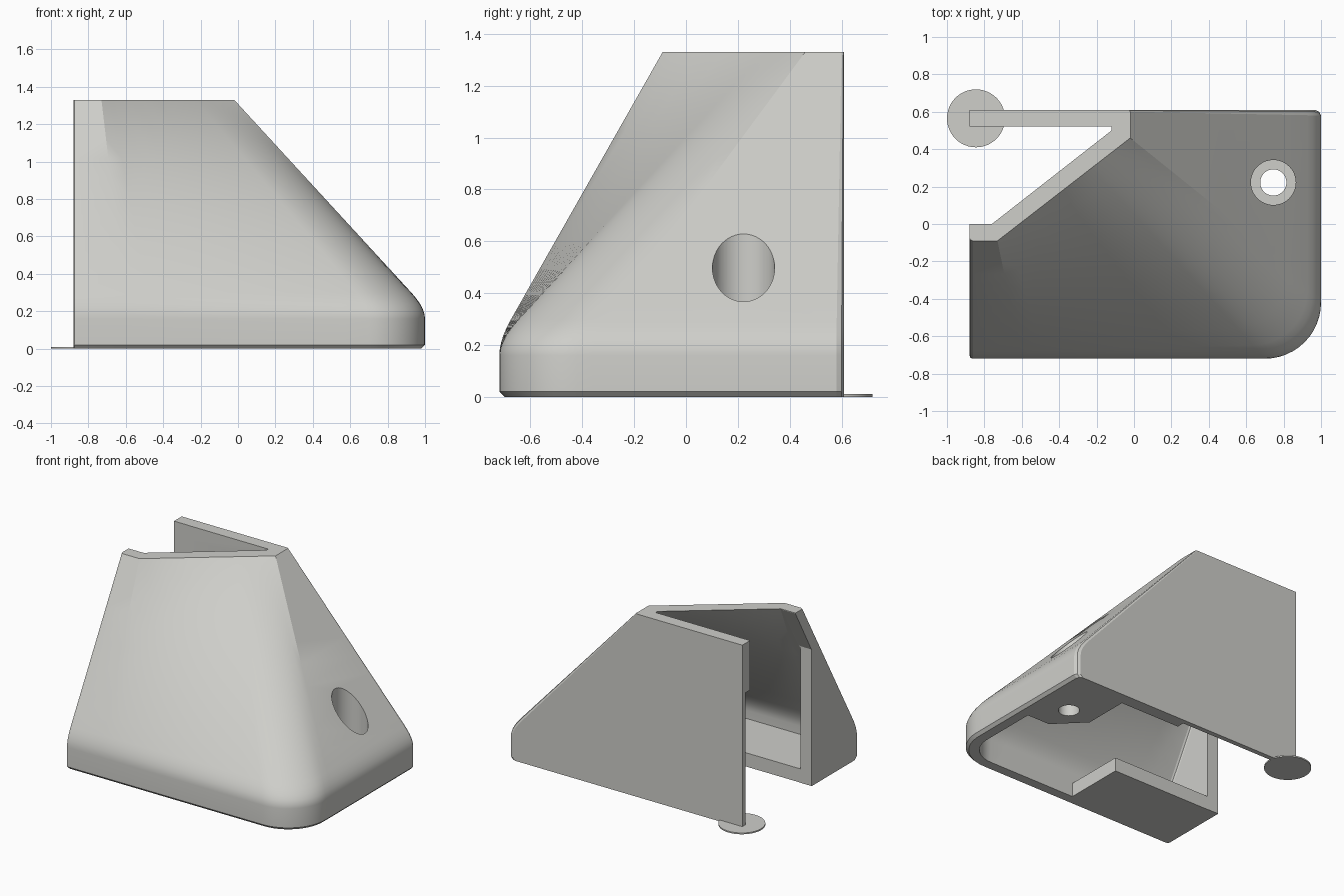
import bpy, bmesh, math
from mathutils import Vector

if "Cube" in bpy.data.objects:
    bpy.data.objects.remove(bpy.data.objects["Cube"])

mat = bpy.data.materials.new("light_grey_plastic")
mat.diffuse_color = (0.62, 0.62, 0.59, 1)
mat.use_nodes = True
mat.node_tree.nodes["Principled BSDF"].inputs["Base Color"].default_value = mat.diffuse_color


def make(name, rings):
    """Skin a stack of closed rings and cap both ends."""
    bm = bmesh.new()
    rows = [[bm.verts.new(p) for p in r] for r in rings]
    n = len(rows[0])
    for a, b in zip(rows, rows[1:]):
        for i in range(n):
            j = (i + 1) % n
            bm.faces.new((a[i], a[j], b[j], b[i]))
    bm.faces.new(rows[0][::-1])
    bm.faces.new(rows[-1])
    bmesh.ops.triangulate(bm, faces=bm.faces[:])
    bmesh.ops.recalc_face_normals(bm, faces=bm.faces[:])
    if bm.calc_volume(signed=True) < 0:
        bmesh.ops.reverse_faces(bm, faces=bm.faces[:])
    me = bpy.data.meshes.new(name)
    bm.to_mesh(me)
    bm.free()
    ob = bpy.data.objects.new(name, me)
    bpy.context.collection.objects.link(ob)
    me.materials.append(mat)
    return ob


def prism(name, pts, z0, z1):
    return make(name, [[(x, y, z) for x, y in pts] for z in (z0, z1)])


def box(name, x0, x1, y0, y1, z0, z1):
    return prism(name, [(x0, y0), (x1, y0), (x1, y1), (x0, y1)], z0, z1)


def disc(name, x, y, r, z0, z1, n=48):
    a = [2 * math.pi * i / n for i in range(n)]
    return prism(name, [(x + r * math.cos(t), y + r * math.sin(t)) for t in a], z0, z1)


def volume(ob):
    bm = bmesh.new()
    bm.from_mesh(ob.data)
    v = bm.calc_volume()
    bm.free()
    return v


def cut(ob, tool):
    """Subtract tool; try the next solver if nothing was removed."""
    before = volume(ob)
    bpy.context.view_layer.objects.active = ob
    for solver in ('EXACT', 'MANIFOLD', 'FLOAT'):
        m = ob.modifiers.new("cut", 'BOOLEAN')
        m.operation, m.solver, m.object = 'DIFFERENCE', solver, tool
        try:
            bpy.ops.object.modifier_apply(modifier=m.name)
        except RuntimeError:
            ob.modifiers.clear()
        if volume(ob) < before - 1e-5:
            break
    bpy.data.objects.remove(tool, do_unlink=True)


def outline(d, e=None):
    """Matching base and top outlines, moved inward by d (left and back by e)."""
    e = d if e is None else e
    L, F, R, B = -0.88 + e, -0.72 + d, 1 - d, 0.61 - e
    k = d / 0.09
    a = Vector((-0.73, -0.09)).lerp(Vector((-0.76, 0.0)), k)
    b = Vector((-0.02, 0.46)).lerp(Vector((-0.12, 0.50)), k)
    base = [(L, F + 0.018), (L + 0.005, F + 0.005), (L + 0.018, F)]
    top = [(L, a.y + 0.018), (L + 0.005, a.y + 0.005), (L + 0.018, a.y)]
    # front edge and rounded corner, matched to the slanted top edge
    rad = 0.3 - d
    path = [(-0.6 + 1.3 * i / 10, F) for i in range(10)]
    for i in range(13):
        t = math.pi / 2 * i / 12
        path.append((0.7 + rad * math.sin(t), -0.42 - rad * math.cos(t)))
    path.append((R, -0.36))
    s = [0.0]
    for p, q in zip(path, path[1:]):
        s.append(s[-1] + math.dist(p, q))
    base += path
    top += [tuple(a.lerp(b, v / s[-1])) for v in s]
    # right rear corner and back wall
    c = 0.01 * (1 - k)
    base += [(R, B - 0.03), (R - 0.01, B - 0.01), (R - 0.03, B), (L, B)]
    top += [(b.x, B - c), (b.x - 0.003, B - c / 3), (b.x - 0.01, B), (L, B)]
    return base, top


def hood(name, d, foot, head):
    """Upright skirt, rounded shoulder, then a ruled slope to the top outline."""
    base, top = outline(d)

    def slope(t):
        return [Vector((*p, 0.22)).lerp(Vector((*q, 1.33)), t) for p, q in zip(base, top)]

    rings = list(foot)
    low = [Vector((x, y, 0.16)) for x, y in base]
    mid, high = slope(0), slope(0.07)
    for i in range(6):
        t = i / 5
        rings.append([p * (1 - t) ** 2 + q * 2 * t * (1 - t) + r * t * t
                      for p, q, r in zip(low, mid, high)])
    rings += [slope(0.07 + 0.93 * i / 10) for i in range(1, 11)]
    if head:
        rings.append([(x, y, head) for x, y in top])
    return make(name, rings)


def flat(z, d, e=None):
    return [(x, y, z) for x, y in outline(d, e)[0]]


# Outer body with a small chamfer round the foot
cover = hood("cover_shell", 0, [flat(0, 0.02, 0), flat(0.02, 0)], None)

# Open left side, following the inner slope near the top
X0, X1 = -1.0, -0.765
cut(cover, box("side_opening", X0, X1, -0.001, 0.521, -0.1, 1.4))
cut(cover, box("side_opening_low", X0, X1, -0.188, 0.01, -0.1, 0.995))
wedge = [(-0.188, 0.99), (0.01, 0.99), (0.01, 1.345)]
cut(cover, make("side_opening_slope", [[(x, y, z) for y, z in wedge] for x in (X0, X1)]))

# Hollow inside, keeping the screw boss and the floor plate solid
cavity = hood("cavity", 0.09, [flat(-0.1, 0.09)], 1.4)
cut(cavity, prism("boss", [(0.54, 0.56), (0.54, 0.19), (0.73, 0.0), (0.96, 0.0), (0.96, 0.56)], -0.3, 1.6))
cut(cavity, box("floor_plate", -0.95, 0.0, -0.8, -0.19, -0.3, 0.10))
cut(cover, cavity)

# Thinner lower part of the back wall
cut(cover, box("back_recess", -1.0, 0.06, 0.45, 0.575, -0.1, 0.97))

# Screw hole with a wide counterbore
cut(cover, disc("counterbore", 0.745, 0.222, 0.12, 0.09, 1.2))
cut(cover, disc("screw_hole", 0.745, 0.222, 0.07, -0.1, 0.3))

# Thin round foot pad under the free end of the back wall
pad = disc("foot_pad", -0.845, 0.565, 0.155, 0, 0.01)

for ob in (cover, pad):
    bpy.ops.object.select_all(action='DESELECT')
    ob.select_set(True)
    bpy.context.view_layer.objects.active = ob
    bpy.ops.object.shade_smooth_by_angle(angle=math.radians(16))
